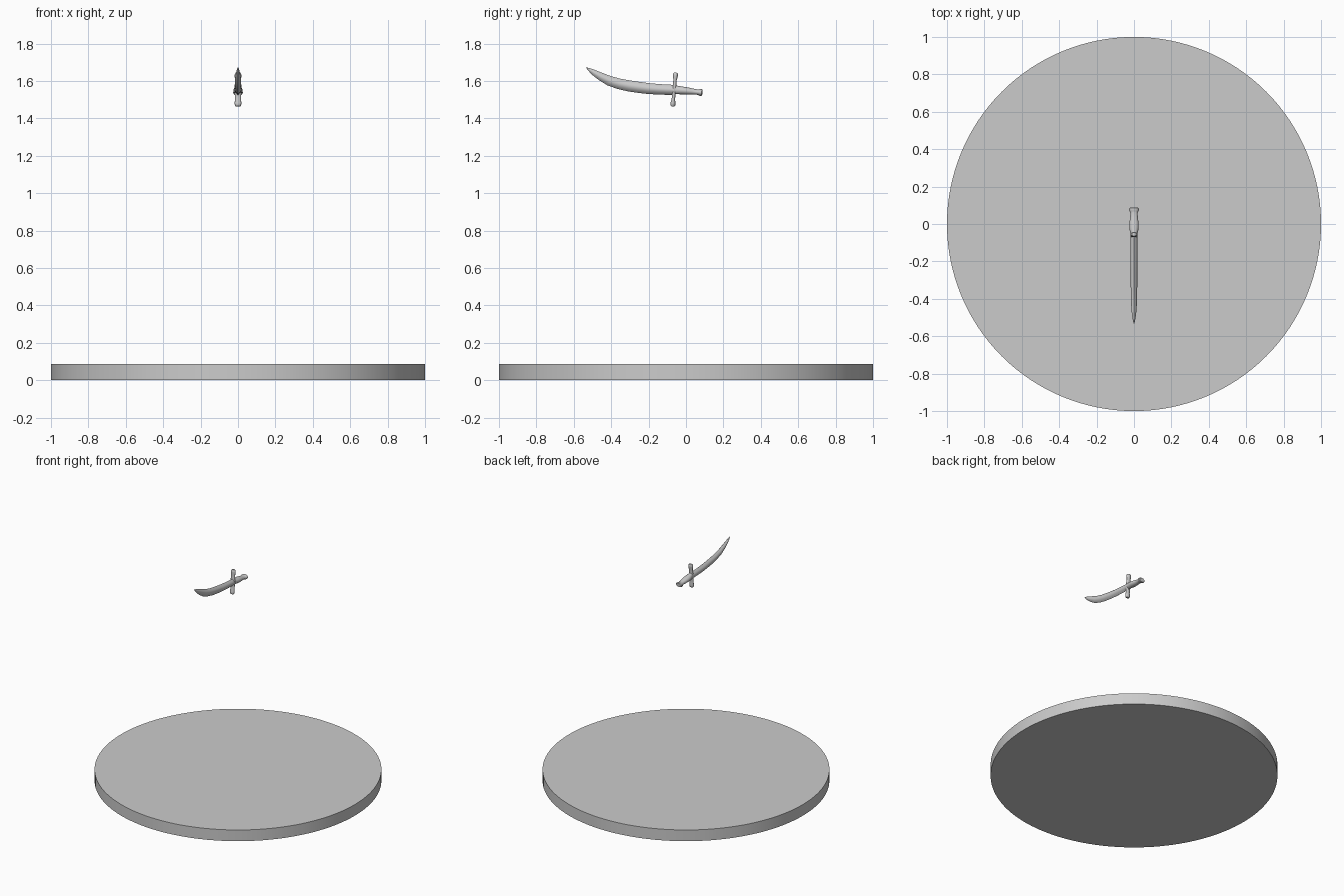
import bpy, bmesh, math
from mathutils import Vector

if "Cube" in bpy.data.objects:
    bpy.data.objects.remove(bpy.data.objects["Cube"])


def finish(name, bm, angle=40):
    bmesh.ops.recalc_face_normals(bm, faces=bm.faces)
    mesh = bpy.data.meshes.new(name)
    bm.to_mesh(mesh)
    bm.free()
    obj = bpy.data.objects.new(name, mesh)
    bpy.context.collection.objects.link(obj)
    bpy.ops.object.select_all(action='DESELECT')
    obj.select_set(True)
    bpy.context.view_layer.objects.active = obj
    bpy.ops.object.shade_smooth_by_angle(angle=math.radians(angle))
    return obj


def loft(name, stations, n=24, lens=False):
    """Skin rings; a station is two opposite (y, z) outline points and a half width in x."""
    bm = bmesh.new()
    rings = []
    for y0, z0, y1, z1, w in stations:
        a, b = Vector((0, y0, z0)), Vector((0, y1, z1))
        ring = []
        for i in range(n):
            t = 2 * math.pi * i / n
            s = math.sin(t)
            x = s * abs(s) if lens else s
            ring.append(bm.verts.new((a + b) / 2 + (b - a) / 2 * math.cos(t) + Vector((x * w, 0, 0))))
        rings.append(ring)
    for r, q in zip(rings, rings[1:]):
        for i in range(n):
            j = (i + 1) % n
            bm.faces.new((r[i], r[j], q[j], q[i]))
    bm.faces.new(rings[0])
    bm.faces.new(rings[-1])
    return finish(name, bm)


def along(p, q, profile):
    """Stations on a straight axis p-q in the yz plane: (fraction, half depth, half width)."""
    p, q = Vector(p), Vector(q)
    d = (q - p).normalized()
    side = Vector((-d.y, d.x))
    return [(*(p.lerp(q, f) - side * h), *(p.lerp(q, f) + side * h), w) for f, h, w in profile]


# round base disc
bm = bmesh.new()
bmesh.ops.create_cone(bm, cap_ends=True, segments=128, radius1=1, radius2=1, depth=0.086)
bmesh.ops.translate(bm, verts=bm.verts, vec=(0, 0, 0.043))
finish("base_disc", bm)

# curved blade: lower edge, upper edge, half thickness
loft("blade", [
    (-0.055, 1.524, -0.055, 1.578, 0.019),
    (-0.142, 1.527, -0.142, 1.583, 0.019),
    (-0.200, 1.530, -0.198, 1.588, 0.019),
    (-0.255, 1.536, -0.249, 1.595, 0.018),
    (-0.310, 1.544, -0.303, 1.603, 0.018),
    (-0.365, 1.557, -0.352, 1.612, 0.017),
    (-0.420, 1.576, -0.400, 1.625, 0.016),
    (-0.465, 1.604, -0.445, 1.642, 0.014),
    (-0.500, 1.631, -0.480, 1.656, 0.010),
    (-0.522, 1.654, -0.510, 1.667, 0.006),
    (-0.535, 1.672, -0.533, 1.673, 0.001),
], lens=True)

# crossguard, flared at both ends
half = [(0, 0.009, 0.012), (0.03, 0.013, 0.017), (0.10, 0.013, 0.018),
        (0.22, 0.009, 0.016), (0.40, 0.010, 0.018)]
mirrored = [(1 - f, h, w) for f, h, w in reversed(half)]
loft("crossguard", along((-0.071, 1.464), (-0.055, 1.644),
                         half + [(0.5, 0.013, 0.020)] + mirrored))

# grip with collar and pommel
loft("grip", along((-0.068, 1.554), (0.088, 1.537), [
    (0, 0.023, 0.019), (0.12, 0.023, 0.019), (0.16, 0.022, 0.021),
    (0.30, 0.021, 0.025), (0.45, 0.020, 0.025), (0.65, 0.017, 0.021),
    (0.82, 0.014, 0.019), (0.87, 0.015, 0.023), (0.91, 0.018, 0.026),
    (0.97, 0.018, 0.026), (1.0, 0.014, 0.021)]))
